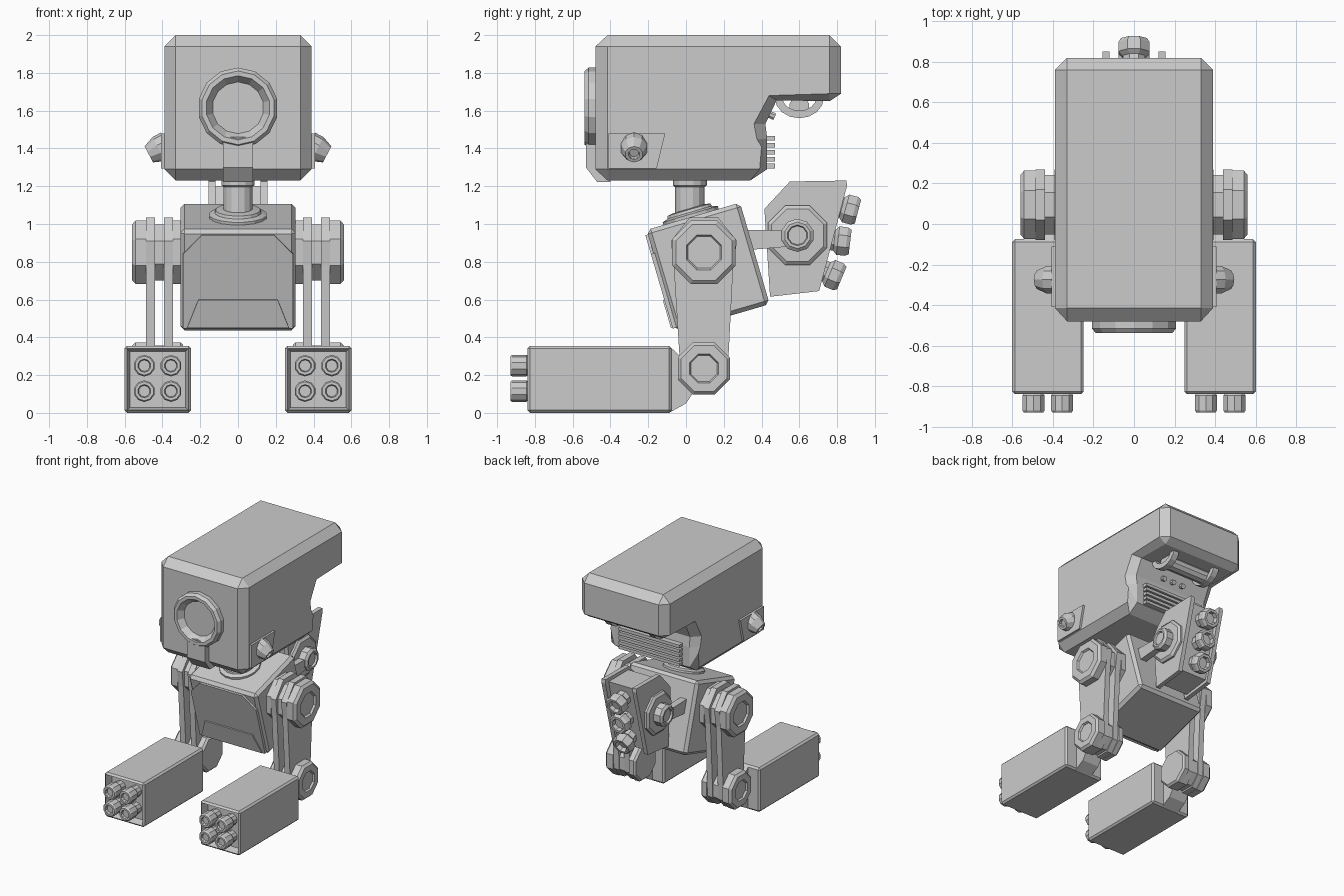
import bpy, bmesh
from math import pi, cos, sin, radians
from mathutils import Vector, Matrix

if "Cube" in bpy.data.objects:
    bpy.data.objects.remove(bpy.data.objects["Cube"])


def finish(bm, name):
    bmesh.ops.remove_doubles(bm, verts=bm.verts, dist=0.0005)
    bmesh.ops.recalc_face_normals(bm, faces=bm.faces)
    me = bpy.data.meshes.new(name)
    bm.to_mesh(me)
    bm.free()
    ob = bpy.data.objects.new(name, me)
    bpy.context.collection.objects.link(ob)
    return ob


def bridge(name, rings):
    """Skin a list of equal-length point rings and cap both ends."""
    bm = bmesh.new()
    vs = [[bm.verts.new(p) for p in r] for r in rings]
    n = len(vs[0])
    for a, b in zip(vs, vs[1:]):
        for i in range(n):
            bm.faces.new((a[i], a[(i + 1) % n], b[(i + 1) % n], b[i]))
    bm.faces.new(vs[0])
    bm.faces.new(vs[-1])
    return finish(bm, name)


def prism(name, pts, x0, x1):
    return bridge(name, [[(x, y, z) for y, z in pts] for x in (x0, x1)])


def turned(name, start, axis, profile, sides=8):
    """Turned part: profile is (radius, distance along axis)."""
    rot = Vector(axis).to_track_quat('Z', 'Y')
    ang = [2 * pi * (i + 0.5) / sides for i in range(sides)]
    return bridge(name, [[Vector(start) + rot @ Vector((r * cos(a), r * sin(a), d))
                          for a in ang] for r, d in profile])


def box(name, lo, hi, bevel=0):
    bm = bmesh.new()
    bmesh.ops.create_cube(bm, size=1)
    for v in bm.verts:
        v.co = [lo[i] + (v.co[i] + 0.5) * (hi[i] - lo[i]) for i in range(3)]
    if bevel:
        bmesh.ops.bevel(bm, geom=bm.edges[:], offset=bevel, segments=1, affect='EDGES')
    return finish(bm, name)


def hub(name, s, x0, x1, y, z, r):
    """Octagonal joint cap with chamfer and raised boss, on side s."""
    t = x1 - x0
    turned(name, (s * x0, y, z), (s, 0, 0),
           [(r, 0), (r, t * .75), (r * .88, t), (r * .55, t),
            (r * .5, t * .8), (r * .42, t * .8)])


# Head: full outline in the middle, inset outline on the flanks
full = [(-.48, 1.94), (-.415, 2), (.76, 2), (.82, 1.94), (.82, 1.69), (.76, 1.65), (.48, 1.655),
        (.42, 1.53), (.43, 1.45), (.43, 1.29), (.34, 1.23), (-.415, 1.23), (-.48, 1.29)]
flank = [(-.415, 1.94), (-.415, 1.94), (.76, 1.94), (.76, 1.94), (.76, 1.69), (.76, 1.69), (.44, 1.68),
         (.36, 1.53), (.375, 1.45), (.40, 1.41), (.39, 1.29), (-.415, 1.29), (-.415, 1.29)]
bridge("head", [[(x, y, z) for y, z in o] for x, o in
                ((-.39, flank), (-.33, full), (.33, full), (.39, flank))])

# Eye and the bracket under it
turned("eye_ring", (0, -.44, 1.615), (0, -1, 0),
       [(.213, 0), (.213, .075), (.195, .097), (.17, .097), (.137, .05)], 14)
prism("eye_bracket", [(-.44, 1.46), (-.53, 1.46), (-.53, 1.30), (-.47, 1.222), (-.40, 1.222)], -.08, .08)

# Rear vents, pipe and studs under the overhang
for i in range(5):
    z = 1.295 + i * .037
    box(f"vent_slat_{i}", (-.27, .40, z), (.27, .47, z + .024))
turned("rear_pipe", (-.2, .60, 1.62), (1, 0, 0), [(.055, 0), (.055, .4)], 10)
for s in (-1, 1):
    arc = [radians(180 + 180 * i / 8) for i in range(9)]
    outer = [(.60 + .13 * cos(a), 1.67 + .11 * sin(a)) for a in arc]
    inner = [(.60 + .09 * cos(a), 1.67 + .07 * sin(a)) for a in reversed(arc)]
    prism("pipe_clamp", outer + inner, s * .17, s * .22)
for x in (-.09, 0, .09):
    turned("rear_stud", (x, .42, 1.59), (0, 1, -.45), [(.02, 0), (.02, .055)])

# Neck and tilted torso
turned("neck", (0, .02, 1.03), (0, 0, 1), [(.078, 0), (.078, .165), (.09, .175), (.09, .205)], 14)
tilt = Matrix.Translation((0, .11, .77)) @ Matrix.Rotation(radians(16.3), 4, 'X')
torso = box("torso", (-.305, -.25, -.28), (.305, .265, .28), .022)
collar = turned("neck_collar", (0, -.005, .26), (0, 0, 1),
                [(.155, 0), (.155, .035), (.125, .045), (.12, .06), (.09, .065)], 16)


def front_plate(name, pts, d):
    return bridge(name, [[(x, y, z) for x, z in pts] for y in (-.2, d)])


chest = front_plate("chest_plate", [(-.29, -.26), (.29, -.26), (.29, .15), (.19, .255),
                                    (-.19, .255), (-.29, .15)], -.264)
belly = front_plate("belly_plate", [(-.27, -.255), (.27, -.255), (.21, -.1), (-.21, -.1)], -.272)
for o in (torso, collar, chest, belly):
    o.data.transform(tilt)

# Backpack core and thrusters
prism("backpack_core", [(.44, 1.05), (.56, 1.20), (.81, 1.20), (.69, .67), (.47, .64)], -.13, .13)
for y, z, dz, l in ((.78, 1.10, -.27, .135), (.74, .92, -.12, .13), (.70, .765, -.42, .135)):
    turned("thruster", (0, y, z), (0, 1, dz),
           [(.06, 0), (.06, l * .35), (.082, l * .5), (.082, l * .85), (.07, l),
            (.05, l), (.045, l * .75)])

leg = [(-.065, .78), (-.08, .91), (.02, 1.035), (.17, 1.035), (.27, .91), (.25, .78),
       (.225, .30), (.22, .18), (.15, .1), (.04, .1), (-.03, .18), (-.035, .31)]
for s in (-1, 1):
    side = "right" if s > 0 else "left"

    # Cheek panel and side lamp
    prism(f"{side}_cheek_panel", [(-.41, 1.48), (-.11, 1.48), (-.155, 1.295), (-.41, 1.295)],
          s * .36, s * .407)
    turned(f"{side}_lamp", (s * .375, -.275, 1.42), (s * .85, 0, -.45),
           [(.072, 0), (.072, .05), (.048, .11), (.03, .11), (.025, .09)], 10)

    # Backpack plate, joint and arm to the torso
    prism(f"{side}_backpack_plate", [(.415, 1.08), (.55, 1.225), (.85, 1.23), (.852, 1.2),
                                     (.705, .645), (.445, .615)], s * .12, s * .155)
    turned(f"{side}_backpack_joint", (s * .15, .59, .94), (s, 0, 0),
           [(.17, 0), (.17, .02), (.15, .035)])
    prism(f"{side}_backpack_arm", [(.30, .97), (.54, .965), (.54, .88), (.30, .86)], s * .18, s * .235)
    turned(f"{side}_arm_end", (s * .17, .59, .94), (s, 0, 0),
           [(.088, 0), (.088, .07), (.07, .085), (.055, .085), (.05, .07)], 10)

    # Leg plates with hip and ankle joints
    for i, x in enumerate((.345, .44)):
        prism(f"{side}_leg_plate_{i}", leg, s * x, s * (x + .047))
    for part, y, z, r in (("hip", .095, .85, .182), ("ankle", .095, .235, .15)):
        hub(f"{side}_{part}_cap", s, .487, .56, y, z, r)
        turned(f"{side}_{part}_spacer", (s * .39, y, z), (s, 0, 0), [(r * .88, 0), (r * .88, .05)])
        turned(f"{side}_{part}_inner_cap", (s * .29, y, z), (s, 0, 0), [(r * .9, 0), (r, .015), (r, .055)])

    # Foot pod with recessed front, heel and rockets
    foot = box(f"{side}_foot", (s * .425 - .177, -.84, 0), (s * .425 + .177, -.075, .355), .014)
    bm = bmesh.new()
    bm.from_mesh(foot.data)
    front = min(bm.faces, key=lambda f: f.calc_center_median().y)
    bmesh.ops.inset_region(bm, faces=[front], thickness=.022)
    bmesh.ops.translate(bm, verts=front.verts, vec=(0, .06, 0))
    bm.to_mesh(foot.data)
    bm.free()
    prism(f"{side}_heel", [(-.09, .355), (-.03, .30), (.08, .235), (.04, .11), (0, .05), (-.09, .0)],
          s * .35, s * .50)
    for x in (.355, .496):
        for z in (.115, .25):
            turned(f"{side}_rocket", (s * x, -.77, z), (0, -1, 0),
                   [(.045, 0), (.045, .06), (.057, .075), (.057, .15), (.05, .16), (.035, .16), (.03, .14)], 10)
